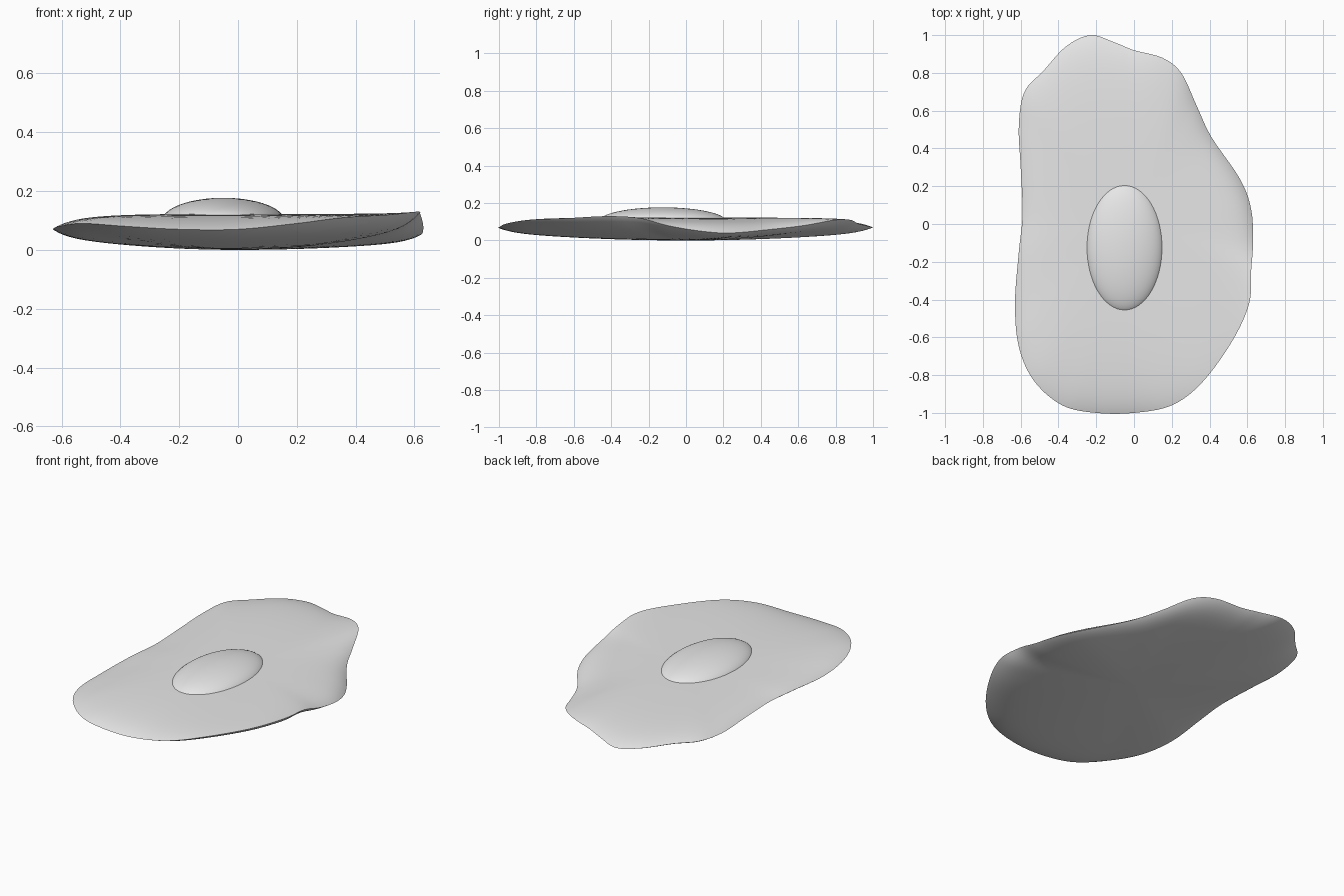
import bpy
import bmesh
import math
from mathutils import Vector

old = bpy.data.objects.get("Cube")
if old:
    bpy.data.objects.remove(old, do_unlink=True)

# One pale grey material for both parts
grey = bpy.data.materials.new("pale_grey")
grey.use_nodes = True
grey.diffuse_color = (0.8, 0.8, 0.8, 1)
grey.node_tree.nodes["Principled BSDF"].inputs["Base Color"].default_value = (0.8, 0.8, 0.8, 1)

# Wavy rim of the slab: x, y and height, counterclockwise from the left side
RIM = [Vector(p) for p in (
    (.63, -.1, .08), (.62, .08, .05), (.56, .24, .04), (.41, .46, .06),
    (.33, .63, .08), (.25, .8, .11), (.15, .88, .11), (0, .92, .09),
    (-.1, .96, .08), (-.23, 1, .07), (-.36, .94, .08), (-.48, .81, .09),
    (-.58, .7, .09), (-.61, .52, .08), (-.6, .3, .08), (-.59, .05, .08),
    (-.61, -.15, .08), (-.63, -.42, .07), (-.61, -.65, .08), (-.53, -.83, .09),
    (-.38, -.96, .08), (-.2, -1, .07), (0, -1, .07), (.2, -.96, .09),
    (.36, -.84, .11), (.52, -.62, .12), (.61, -.42, .13), (.62, -.25, .12))]
TOP = 0.122
STEPS = 5
RINGS = 18


def smooth_loop(points, steps):
    """Closed Catmull-Rom curve through the points."""
    out = []
    n = len(points)
    for i in range(n):
        a, b, c, d = (points[(i + k - 1) % n] for k in range(4))
        for j in range(steps):
            t = j / steps
            out.append(0.5 * (2 * b + (c - a) * t
                              + (2 * a - 5 * b + 4 * c - d) * t ** 2
                              + (3 * b - a - 3 * c + d) * t ** 3))
    return out


def upper(rim_z, s):
    """Nearly flat top that rolls over to the rim."""
    blend = 0.6 * s ** 4 + 0.4 * s ** 14
    return TOP + (rim_z - TOP) * blend


def lower(rim_z, s):
    """Shallow bowl underneath that turns up at the rim."""
    return rim_z * (0.65 * s ** 2 + 0.35 * s ** 14)


def finish(name, bm):
    bmesh.ops.recalc_face_normals(bm, faces=bm.faces)
    mesh = bpy.data.meshes.new(name)
    bm.to_mesh(mesh)
    bm.free()
    mesh.materials.append(grey)
    obj = bpy.data.objects.new(name, mesh)
    bpy.context.collection.objects.link(obj)
    bpy.ops.object.select_all(action='DESELECT')
    obj.select_set(True)
    bpy.context.view_layer.objects.active = obj
    bpy.ops.object.shade_smooth_by_angle(angle=math.radians(50))
    return obj


# Egg white: concentric rings above and below, sharing the rim
bm = bmesh.new()
outline = smooth_loop(RIM, STEPS)
count = len(outline)
rim_ring = [bm.verts.new(p) for p in outline]
for height, centre_z in ((upper, TOP), (lower, 0)):
    outer = rim_ring
    for k in range(1, RINGS):
        s = math.sin((1 - k / RINGS) * math.pi / 2)
        inner = [bm.verts.new((p.x * s, p.y * s, height(p.z, s))) for p in outline]
        for i in range(count):
            j = (i + 1) % count
            bm.faces.new((outer[i], outer[j], inner[j], inner[i]))
        outer = inner
    pole = bm.verts.new((0, 0, centre_z))
    for i in range(count):
        bm.faces.new((outer[i], outer[(i + 1) % count], pole))
finish("egg_white", bm)

# Yolk: upper half of a flattened oval dome set into the white
bm = bmesh.new()
bmesh.ops.create_uvsphere(bm, u_segments=64, v_segments=32, radius=1)
bmesh.ops.delete(bm, geom=[v for v in bm.verts if v.co.z < -0.01], context='VERTS')
bmesh.ops.scale(bm, verts=bm.verts, vec=(0.207, 0.343, 0.077))
bmesh.ops.translate(bm, verts=bm.verts, vec=(-0.05, -0.125, 0.1))
finish("yolk", bm)
